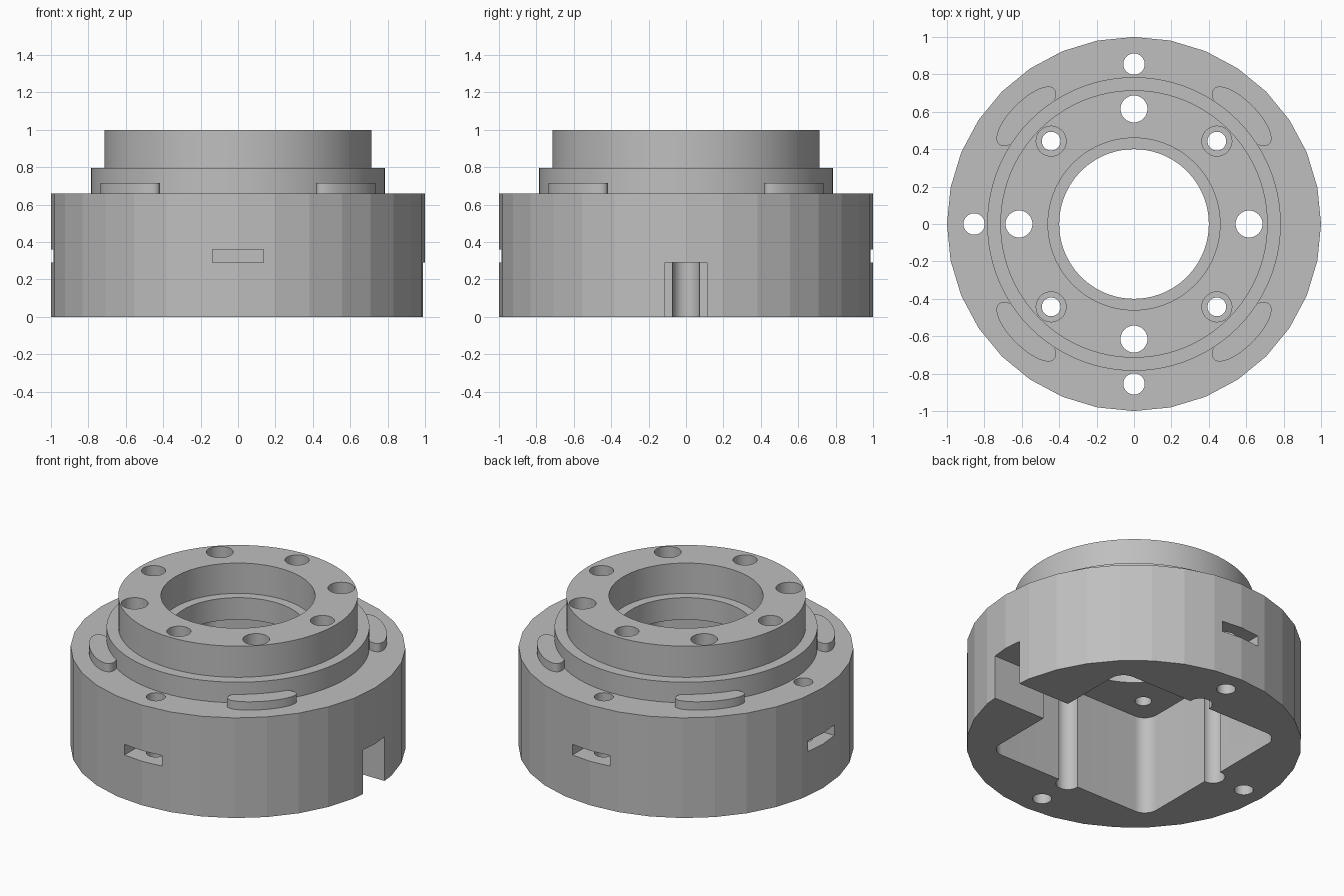
import bpy, bmesh, math
from math import cos, sin, pi

if "Cube" in bpy.data.objects:
    bpy.data.objects.remove(bpy.data.objects["Cube"])

metal = bpy.data.materials.new("plain grey")
metal.diffuse_color = (0.52, 0.52, 0.52, 1)
metal.use_nodes = True
metal.node_tree.nodes["Principled BSDF"].inputs["Base Color"].default_value = metal.diffuse_color


def prism(name, pts, z0, z1):
    """Extrude a closed outline from z0 to z1."""
    bm = bmesh.new()
    low = [bm.verts.new((x, y, z0)) for x, y in pts]
    high = [bm.verts.new((x, y, z1)) for x, y in pts]
    n = len(pts)
    bm.faces.new(low[::-1])
    bm.faces.new(high)
    for i in range(n):
        j = (i + 1) % n
        bm.faces.new((low[i], low[j], high[j], high[i]))
    mesh = bpy.data.meshes.new(name)
    bm.to_mesh(mesh)
    bm.free()
    mesh.materials.append(metal)
    ob = bpy.data.objects.new(name, mesh)
    bpy.context.collection.objects.link(ob)
    return ob


def ellipse(a, b, n, cx=0, cy=0, turn=0):
    pts = []
    for i in range(n):
        t = 2 * pi * i / n
        u, v = a * cos(t), b * sin(t)
        pts.append((cx + u * cos(turn) - v * sin(turn),
                    cy + u * sin(turn) + v * cos(turn)))
    return pts


def cyl(name, r, z0, z1, n=96, cx=0, cy=0):
    return prism(name, ellipse(r, r, n, cx, cy), z0, z1)


def box(name, x0, x1, half, z0, z1, turn):
    """Box reaching outward along the direction given by turn."""
    c, s = cos(turn), sin(turn)
    corners = [(x0, -half), (x1, -half), (x1, half), (x0, half)]
    return prism(name, [(x * c - y * s, x * s + y * c) for x, y in corners], z0, z1)


def rounded_square(h, r, n=12):
    pts = []
    for k in range(4):
        mid = pi / 4 + k * pi / 2
        cx = (h - r) * math.sqrt(2) * cos(mid)
        cy = (h - r) * math.sqrt(2) * sin(mid)
        for i in range(n + 1):
            t = k * pi / 2 + (pi / 2) * i / n
            pts.append((cx + r * cos(t), cy + r * sin(t)))
    return pts


def combine(target, tool, operation):
    tool.hide_render = True
    mod = target.modifiers.new("cut", 'BOOLEAN')
    mod.operation = operation
    mod.solver = 'EXACT'
    mod.object = tool
    bpy.context.view_layer.objects.active = target
    bpy.ops.object.modifier_apply(modifier=mod.name)
    bpy.data.objects.remove(tool)


# Faceted base with stepped collar and hub
housing = cyl("housing", 1.0, 0, 0.66, 32)
combine(housing, cyl("collar", 0.785, 0.5, 0.795), 'UNION')
combine(housing, cyl("hub", 0.715, 0.45, 1.0), 'UNION')

# Corner lugs on the shoulder
for k in range(4):
    a = pi / 4 + k * pi / 2
    lug = prism("lug", ellipse(0.21, 0.08, 48, 0.815 * cos(a), 0.815 * sin(a), a + pi / 2),
                0.55, 0.715)
    combine(housing, lug, 'UNION')

# Square pocket below, stepped bore above
combine(housing, prism("pocket", rounded_square(0.61, 0.09), -0.1, 0.655), 'DIFFERENCE')
combine(housing, cyl("bore", 0.40, 0.4, 1.2), 'DIFFERENCE')
combine(housing, cyl("bore_step", 0.46, 0.8, 1.2), 'DIFFERENCE')

# Cable notch on the right side, open to the pocket
combine(housing, box("notch", 0.4, 1.2, 0.113, -0.1, 0.29, 0), 'DIFFERENCE')

for k in range(4):
    a = k * pi / 2
    c, s = round(cos(a)), round(sin(a))
    # Through holes that also groove the pocket walls
    combine(housing, cyl("hub_hole", 0.072, -0.1, 1.2, 50, 0.615 * c, 0.615 * s), 'DIFFERENCE')
    # Counterbored screw holes on the diagonals
    x, y = 0.443 * (c - s), 0.443 * (c + s)
    combine(housing, cyl("screw_hole", 0.05, 0.5, 1.2, 50, x, y), 'DIFFERENCE')
    combine(housing, cyl("counterbore", 0.08, 0.78, 1.2, 50, x, y), 'DIFFERENCE')
    # Flange holes with nut slots, on every side but the notched one
    if k:
        combine(housing, cyl("flange_hole", 0.057, -0.1, 0.75, 50, 0.855 * c, 0.855 * s), 'DIFFERENCE')
        combine(housing, box("nut_slot", 0.74, 1.2, 0.137, 0.29, 0.36, a), 'DIFFERENCE')

# Smooth round parts while the base keeps its facets
bpy.ops.object.select_all(action='DESELECT')
housing.select_set(True)
bpy.context.view_layer.objects.active = housing
bpy.ops.object.shade_smooth_by_angle(angle=math.radians(9))
